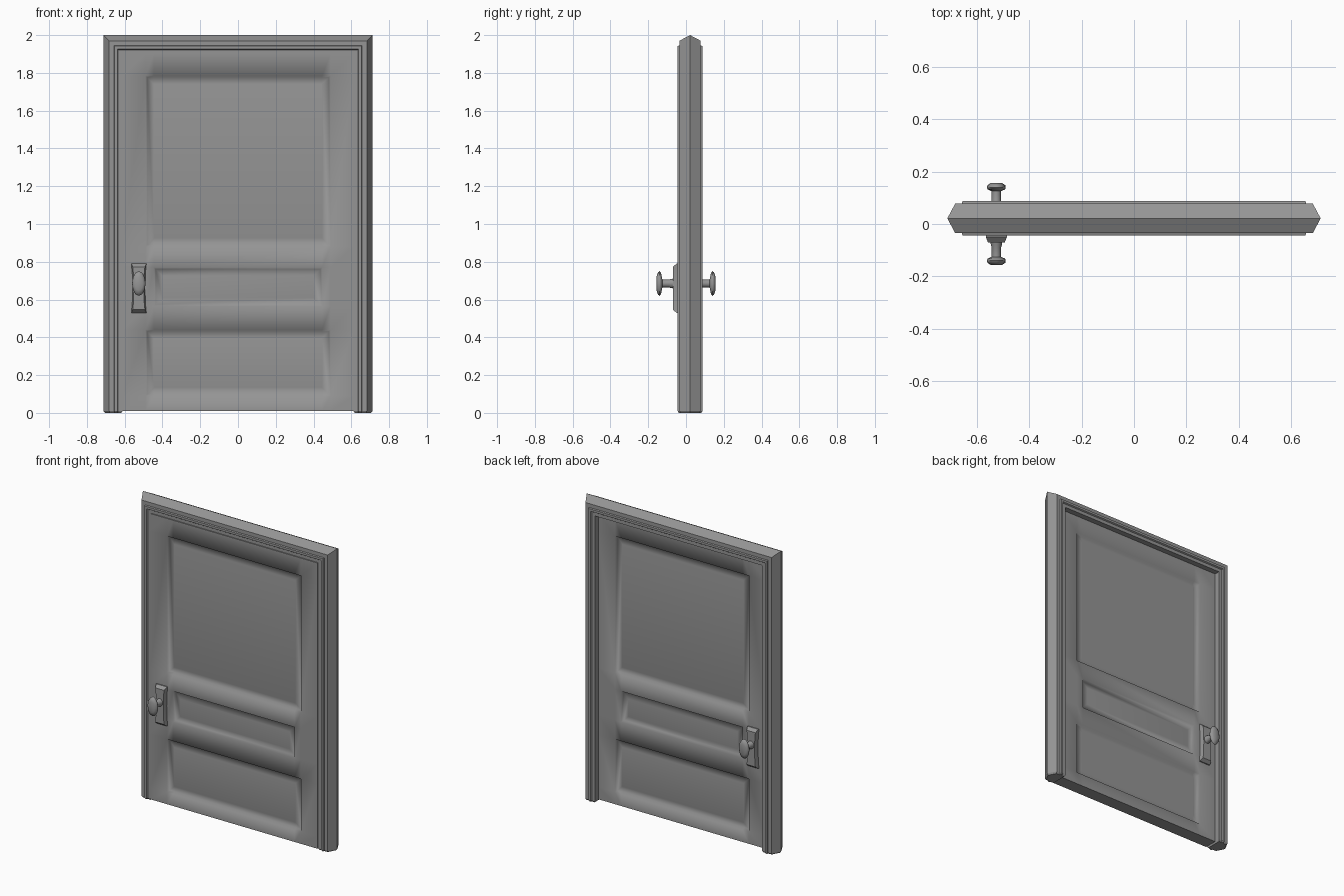
import bpy
import bmesh
from mathutils import Vector
from math import sin, cos, tau, radians

cube = bpy.data.objects.get("Cube")
if cube:
    bpy.data.objects.remove(cube, do_unlink=True)

GREY = (0.3, 0.3, 0.3, 1.0)
paint = bpy.data.materials.new("plain grey")
paint.use_nodes = True
paint.diffuse_color = GREY
paint.node_tree.nodes["Principled BSDF"].inputs["Base Color"].default_value = GREY


def finish(bm, name, angle, mirror_y=False):
    """Turn a bmesh into a shaded object, optionally mirrored front to back."""
    bmesh.ops.recalc_face_normals(bm, faces=bm.faces)
    if mirror_y:
        # open halves: make sure the outside faces the front
        front = min(bm.faces, key=lambda f: f.calc_center_median().y)
        if front.normal.y > 0:
            bmesh.ops.reverse_faces(bm, faces=bm.faces)
    mesh = bpy.data.meshes.new(name)
    bm.to_mesh(mesh)
    bm.free()
    obj = bpy.data.objects.new(name, mesh)
    bpy.context.collection.objects.link(obj)
    mesh.materials.append(paint)
    bpy.ops.object.select_all(action="DESELECT")
    obj.select_set(True)
    bpy.context.view_layer.objects.active = obj
    bpy.ops.object.shade_smooth_by_angle(angle=radians(angle))
    if mirror_y:
        mod = obj.modifiers.new("front and back", "MIRROR")
        mod.use_axis = (False, True, False)
    return obj


def loft(bm, rings, cap_start=True, cap_end=True):
    """Skin closed rings of equal point count."""
    loops = [[bm.verts.new(p) for p in ring] for ring in rings]
    n = len(loops[0])
    for a, b in zip(loops, loops[1:]):
        for i in range(n):
            j = (i + 1) % n
            bm.faces.new((a[i], a[j], b[j], b[i]))
    caps = []
    if cap_start:
        caps.append(bm.faces.new(loops[0]))
    if cap_end:
        caps.append(bm.faces.new(loops[-1]))
    return caps


# Frame: moulded section swept up, across and down with mitred corners
HALF_W, TOP, FOOT, MID_Y = 0.712, 2.0, 0.01, 0.0215
half = [(0.03, 0.0565), (0.055, 0.0565), (0.058, 0.066), (0.073, 0.066),
        (0.078, 0.058), (0.10, 0.058)]
section = [(0, MID_Y)]
section += [(u, MID_Y - d) for u, d in half]
section += [(u, MID_Y + d) for u, d in reversed(half)]
bm = bmesh.new()
path = [(-1, False), (-1, True), (1, True), (1, False)]
rings = [[(side * (HALF_W - u), y, TOP - u if high else FOOT) for u, y in section]
         for side, high in path]
feet = loft(bm, rings)
# shallow tapered feet under the jambs
bmesh.ops.recalc_face_normals(bm, faces=bm.faces)
for foot in feet:
    bmesh.ops.inset_individual(bm, faces=[foot], thickness=0.008, depth=0.0)
    for v in foot.verts:
        v.co.z = 0.0
finish(bm, "door_frame", 30)

# Door leaf: a grid of rails and stiles with three sunk panels
xs = [-0.612, -0.49, -0.445, 0.445, 0.49, 0.612]
zs = [0.01, 0.09, 0.44, 0.565, 0.77, 0.88, 1.785, 1.902]
FACE_Y = -0.043
bm = bmesh.new()
grid = [[bm.verts.new((x, FACE_Y, z)) for x in xs] for z in zs]
cells = {}
for r in range(len(zs) - 1):
    for c in range(len(xs) - 1):
        cells[r, c] = bm.faces.new((grid[r][c], grid[r][c + 1],
                                    grid[r + 1][c + 1], grid[r + 1][c]))
bm.normal_update()
rim = [e for e in bm.edges if e.is_boundary]
for row, cols in ((1, (1, 2, 3)), (3, (2,)), (5, (1, 2, 3))):
    panel = [cells[row, c] for c in cols]
    bmesh.ops.inset_region(bm, faces=panel, thickness=0.009, depth=-0.016,
                           use_even_offset=True)
    bm.normal_update()
    bmesh.ops.inset_region(bm, faces=panel, thickness=0.036, depth=0.005,
                           use_even_offset=True)
    bm.normal_update()
# door edges, back to the middle of the leaf
edges = bmesh.ops.extrude_edge_only(bm, edges=rim)["geom"]
for v in edges:
    if isinstance(v, bmesh.types.BMVert):
        v.co.y = 0.0
finish(bm, "door_leaf", 70, mirror_y=True)

# Handle plates: waisted outline with a chamfered face
KNOB = Vector((-0.525, 0, 0.685))
PLATE_Z = 0.66
side = [(0.04, -0.13), (0.035, -0.08), (0.033, 0.0), (0.035, 0.08), (0.04, 0.13)]
outline = side + [(-x, z) for x, z in reversed(side)]
bm = bmesh.new()
loft(bm, [[(KNOB.x + x * sx, y, PLATE_Z + z * sz) for x, z in outline]
          for y, sx, sz in ((-0.035, 1, 1), (-0.05, 1, 1), (-0.07, 0.8, 0.87))])
finish(bm, "handle_plate", 30, mirror_y=True)

# Knobs: round stem flaring into an upright oval grip
SIDES = 12
bm = bmesh.new()
stations = [(0.04, 0.026, 0.03), (0.08, 0.021, 0.024), (0.09, 0.018, 0.02),
            (0.125, 0.018, 0.02), (0.132, 0.033, 0.055), (0.139, 0.036, 0.065),
            (0.148, 0.034, 0.06), (0.156, 0.022, 0.036)]
loft(bm, [[(KNOB.x + rx * cos(tau * i / SIDES), -y, KNOB.z + rz * sin(tau * i / SIDES))
           for i in range(SIDES)] for y, rx, rz in stations])
finish(bm, "door_knob", 50, mirror_y=True)
